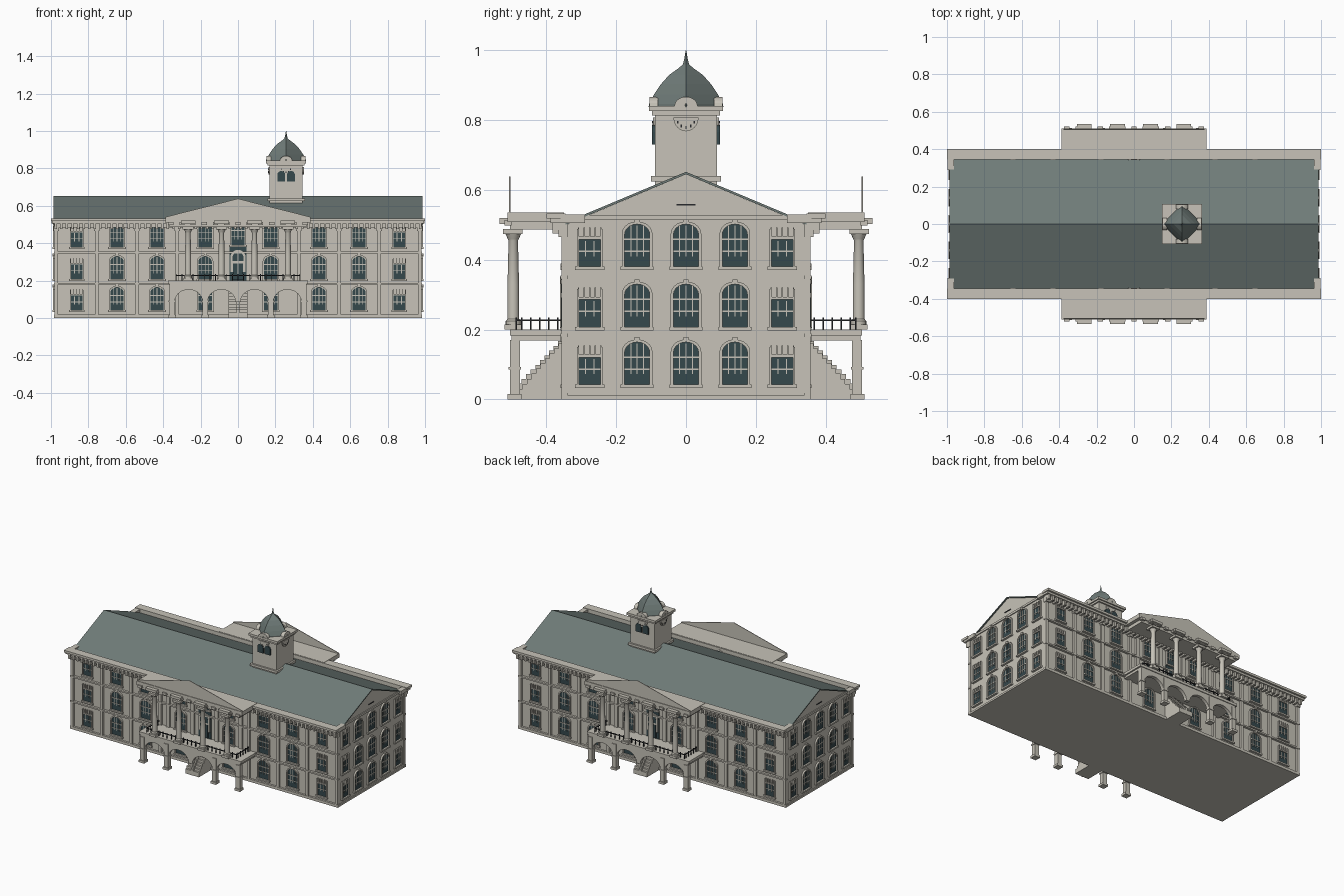
import bpy, bmesh
from math import pi, sin, cos
from mathutils import Matrix, Vector

if "Cube" in bpy.data.objects:
    bpy.data.objects.remove(bpy.data.objects["Cube"], do_unlink=True)


def material(name, rgb):
    m = bpy.data.materials.new(name)
    m.use_nodes = True
    m.diffuse_color = (*rgb, 1)
    m.node_tree.nodes["Principled BSDF"].inputs["Base Color"].default_value = (*rgb, 1)
    return m


STONE = material("limestone", (0.57, 0.545, 0.48))
SLATE = material("slate green", (0.16, 0.2, 0.19))
GLASS = material("dark glass", (0.036, 0.065, 0.073))
IRON = material("black iron", (0.02, 0.022, 0.025))

FRONT, RIGHT, BACK, LEFT = [Matrix.Rotation(i * pi / 2, 4, 'Z') for i in range(4)]
TOWER_X = 0.257
TOWER = Matrix.Translation((TOWER_X, 0, 0))


class Part:
    """Collects prisms in one mesh. Profiles are (u, z); depth d points outwards."""

    def __init__(self, name, mat):
        self.name, self.mat, self.bm = name, mat, bmesh.new()

    def prism(self, pts, d0, d1, m=FRONT):
        a = [self.bm.verts.new(m @ Vector((u, -d0, z))) for u, z in pts]
        b = [self.bm.verts.new(m @ Vector((u, -d1, z))) for u, z in pts]
        self.bm.faces.new(a)
        self.bm.faces.new(b[::-1])
        for i in range(len(a)):
            j = (i + 1) % len(a)
            self.bm.faces.new((a[i], b[i], b[j], a[j]))

    def box(self, u, w, z0, z1, d0, d1, m=FRONT):
        self.prism([(u - w / 2, z0), (u + w / 2, z0), (u + w / 2, z1), (u - w / 2, z1)], d0, d1, m)

    def lathe(self, profile, x, y, sides):
        rings = []
        for r, z in profile:
            rings.append([self.bm.verts.new((x + r * cos(2 * pi * k / sides),
                                             y + r * sin(2 * pi * k / sides), z)) for k in range(sides)])
        self.bm.faces.new(rings[0])
        self.bm.faces.new(rings[-1])
        for p, q in zip(rings, rings[1:]):
            for k in range(sides):
                n = (k + 1) % sides
                self.bm.faces.new((p[k], p[n], q[n], q[k]))

    def finish(self, smooth=False):
        bmesh.ops.recalc_face_normals(self.bm, faces=self.bm.faces[:])
        me = bpy.data.meshes.new(self.name)
        self.bm.to_mesh(me)
        self.bm.free()
        me.materials.append(self.mat)
        ob = bpy.data.objects.new(self.name, me)
        bpy.context.collection.objects.link(ob)
        if smooth:
            bpy.ops.object.select_all(action='DESELECT')
            ob.select_set(True)
            bpy.context.view_layer.objects.active = ob
            bpy.ops.object.shade_smooth_by_angle(angle=0.6)


def arch(u, w, z0, z1, rise, n=10):
    """Open outline from bottom left over the arch to bottom right."""
    r = w / 2
    top = [(u - r * cos(pi * k / n), z1 - rise + rise * sin(pi * k / n)) for k in range(n + 1)]
    return [(u - r, z0)] + top + [(u + r, z0)]


# Main block with gable ends
body = Part("main_walls", STONE)
body.prism([(-0.345, 0), (0.345, 0), (0.345, 0.5), (0, 0.645), (-0.345, 0.5)], -0.978, 0.978, RIGHT)
body.finish()

roof = Part("main_roof", SLATE)
roof.prism([(-0.346, 0.5), (0, 0.645), (0.346, 0.5), (0.346, 0.507), (0, 0.652), (-0.346, 0.507)],
           -0.986, 0.986, RIGHT)
roof.finish()

# Plinth, string courses, pilasters and cornice on both long sides
trim = Part("wall_trim", STONE)
cornice = Part("cornice", STONE)
for m in (FRONT, BACK):
    trim.box(0, 1.97, 0, 0.018, 0.34, 0.358, m)
    for z in (0.178, 0.345):
        trim.box(0, 1.97, z, z + 0.01, 0.34, 0.36, m)
    for s in (-1, 1):
        for u in (0.325, 0.54, 0.755, 0.972):
            trim.box(s * u, 0.02, 0, 0.49, 0.34, 0.357, m)
            trim.box(s * u, 0.028, 0.465, 0.49, 0.34, 0.365, m)
    cornice.box(0, 1.97, 0.485, 0.505, 0.34, 0.368, m)
    cornice.box(0, 1.99, 0.505, 0.518, 0.345, 0.388, m)
    cornice.box(0, 2.0, 0.518, 0.533, 0.345, 0.4, m)
    for k in range(66):
        u = -0.975 + k * 0.03
        cornice.box(u, 0.013, 0.475, 0.505, 0.34, 0.383, m)
    for s in (-1, 1):
        cornice.box(s * 0.979, 0.034, 0.505, 0.53, 0.29, 0.36, m)
for m in (RIGHT, LEFT):
    trim.box(0, 0.69, 0.514, 0.528, 0.97, 0.984, m)
    trim.box(0, 0.7, 0, 0.012, 0.97, 0.984, m)
trim.finish()
cornice.finish()

vent = Part("gable_vents", IRON)
for m in (RIGHT, LEFT):
    vent.box(0, 0.055, 0.555, 0.56, 0.97, 0.982, m)
vent.finish()

# Windows: glass plate, surround, glazing bars and sill
glass = Part("window_glass", GLASS)
frames = Part("window_frames", STONE)


def window(u, z, wall, m, arched):
    w, h = (0.072, 0.122) if arched else (0.062, 0.078)
    rise = 0.03 if arched else 0.0
    if arched:
        inner = arch(u, w, z, z + h, rise)
        outer = arch(u, w + 0.016, z, z + h + 0.008, rise + 0.006)
        frames.prism(outer + inner[::-1], wall - 0.002, wall + 0.011, m)
        glass.prism(inner, wall - 0.002, wall + 0.003, m)
        frames.box(u, 0.014, z + h, z + h + 0.014, wall, wall + 0.014, m)
        frames.box(u, w, z + 0.076, z + 0.081, wall, wall + 0.007, m)
        bars = (-0.018, 0, 0.018)
    else:
        glass.box(u, w, z, z + h, wall - 0.002, wall + 0.003, m)
        frames.box(u, w + 0.01, z + h, z + h + 0.008, wall, wall + 0.01, m)
        for k in range(-2, 3):
            frames.box(u + k * 0.016, 0.004, z + h, z + h + 0.034, wall, wall + 0.01, m)
        for s in (-1, 1):
            frames.box(u + s * 0.034, 0.006, z, z + h + 0.03, wall, wall + 0.011, m)
        bars = (-0.012, 0.012)
    for b in bars:
        frames.box(u + b, 0.003, z + 0.03, z + h - 0.004, wall, wall + 0.006, m)
    frames.box(u, w, z + 0.042, z + 0.046, wall, wall + 0.006, m)
    frames.box(u, w + 0.022, z - 0.01, z, wall - 0.002, wall + 0.014, m)


for z in (0.042, 0.208, 0.38):
    for m in (RIGHT, LEFT):
        for u in (-0.276, -0.14, 0, 0.14, 0.276):
            window(u, z, 0.978, m, abs(u) < 0.2)
    for m in (FRONT, BACK):
        for u in (0.176, 0.433, 0.647, 0.862):
            for s in (-1, 1):
                window(s * u, z, 0.345, m, u < 0.8)
        if z > 0.3:
            window(0, z + 0.01, 0.345, m, True)
# Central balcony doors
for m in (FRONT, BACK):
    glass.box(0, 0.092, 0.2, 0.38, 0.343, 0.349, m)
    frames.prism(arch(0, 0.082, 0.245, 0.365, 0.04), 0.343, 0.356, m)
    glass.prism(arch(0, 0.06, 0.305, 0.352, 0.03), 0.343, 0.358, m)
    glass.box(0, 0.055, 0.205, 0.292, 0.343, 0.358, m)
    frames.box(0, 0.004, 0.205, 0.352, 0.343, 0.361, m)
glass.finish()
frames.finish()

# Porticoes on both long sides
arcade = Part("portico_arcade", STONE)
stairs = Part("portico_stairs", STONE)
columns = Part("portico_columns", STONE)
top = Part("portico_entablature", STONE)
rail = Part("balcony_railing", IRON)
for i, m in enumerate((FRONT, BACK)):
    side = -1 if i == 0 else 1
    # Balcony deck, arches and piers
    arcade.box(0, 0.75, 0.183, 0.2, 0.34, 0.505, m)
    arcade.box(0, 0.73, 0.168, 0.183, 0.34, 0.5, m)
    for k in (-1.5, -0.5, 0.5, 1.5):
        u = k * 0.176
        opening = arch(u, 0.15, 0.085, 0.152, 0.067, 14)
        arcade.prism([(u - 0.088, 0.085), (u - 0.088, 0.175), (u + 0.088, 0.175), (u + 0.088, 0.085)]
                     + opening[::-1], 0.478, 0.5, m)
    for u in (-0.352, -0.176, 0.176, 0.352):
        arcade.box(u, 0.03, 0, 0.17, 0.476, 0.505, m)
        arcade.box(u, 0.04, 0, 0.015, 0.472, 0.512, m)
        arcade.box(u, 0.038, 0.085, 0.093, 0.473, 0.509, m)
    # Stepped flight with a central divider
    for k in range(10):
        stairs.box(0, 0.1, 0, 0.03 + k * 0.0145, 0.342, 0.482 - k * 0.013, m)
        stairs.box(0, 0.014, 0, 0.045 + k * 0.0135, 0.342, 0.484 - k * 0.013, m)
    # Columns
    for u in (-0.267, -0.088, 0.088, 0.267):
        columns.box(u, 0.05, 0.2, 0.215, 0.47, 0.52, m)
        columns.lathe([(0.022, 0.215), (0.022, 0.224), (0.017, 0.23), (0.0165, 0.33), (0.0135, 0.455),
                       (0.016, 0.46), (0.024, 0.478)], u, side * 0.495, 16)
        columns.box(u, 0.058, 0.474, 0.488, 0.468, 0.524, m)
        top.box(u, 0.078, 0.503, 0.52, 0.49, 0.535, m)
        columns.box(u, 0.026, 0.2, 0.49, 0.34, 0.356, m)
    # Entablature and thin triangular pediment
    top.box(0, 0.73, 0.487, 0.508, 0.34, 0.505, m)
    top.box(0, 0.775, 0.508, 0.535, 0.35, 0.511, m)
    for k in range(-6, 7):
        top.box(k * 0.06, 0.028, 0.498, 0.514, 0.5, 0.52, m)
    top.prism([(-0.388, 0.533), (0.388, 0.533), (0.388, 0.54), (0, 0.638), (-0.388, 0.54)],
              0.503, 0.507, m)
    # Balcony railing
    rail.box(0, 0.66, 0.224, 0.229, 0.484, 0.489, m)
    for k in range(-11, 12):
        rail.box(k * 0.03, 0.004, 0.2, 0.235, 0.484, 0.489, m)
    for s in (-1, 1):
        rail.box(s * 0.33, 0.005, 0.224, 0.229, 0.345, 0.489, m)
        for k in range(5):
            d = 0.365 + k * 0.026
            rail.box(s * 0.33, 0.004, 0.2, 0.235, d, d + 0.004, m)
for p in (arcade, stairs, top, rail):
    p.finish()
columns.finish(smooth=True)

# Clock tower
tower = Part("tower_walls", STONE)
tower.box(TOWER_X, 0.2, 0.625, 0.64, -0.1, 0.1)
tower.box(TOWER_X, 0.178, 0.56, 0.82, -0.089, 0.089)
tower.box(TOWER_X, 0.196, 0.814, 0.826, -0.098, 0.098)
tower.box(TOWER_X, 0.212, 0.826, 0.841, -0.106, 0.106)
openings = Part("tower_openings", GLASS)
ticks = Part("clock_marks", IRON)
for i, turn in enumerate((FRONT, RIGHT, BACK, LEFT)):
    m = TOWER @ turn
    # Half-round clock surround and arched hood above it
    tower.prism([(0.036 * cos(pi + pi * k / 12), 0.808 + 0.04 * sin(pi + pi * k / 12)) for k in range(13)],
                0.085, 0.095, m)
    tower.prism(arch(0, 0.066, 0.838, 0.867, 0.026), 0.08, 0.104, m)
    for k in range(1, 6):
        a = pi + pi * k / 6
        ticks.box(0.027 * cos(a), 0.004, 0.805 + 0.03 * sin(a), 0.813 + 0.03 * sin(a), 0.094, 0.097, m)
    if i % 2 == 0:
        for s in (-1, 1):
            openings.prism(arch(s * 0.026, 0.042, 0.73, 0.786, 0.02), 0.085, 0.097, m)
tower.finish()
openings.finish()
ticks.finish()

# Four-sided domed roof with spire
dome = Part("tower_dome", SLATE)
dome.lathe([(0.107, 0.838), (0.106, 0.846), (0.092, 0.873), (0.072, 0.903), (0.048, 0.93), (0.02, 0.95),
            (0.009, 0.96), (0.005, 0.975), (0.001, 1.0)], TOWER_X, 0, 4)
dome.finish()
